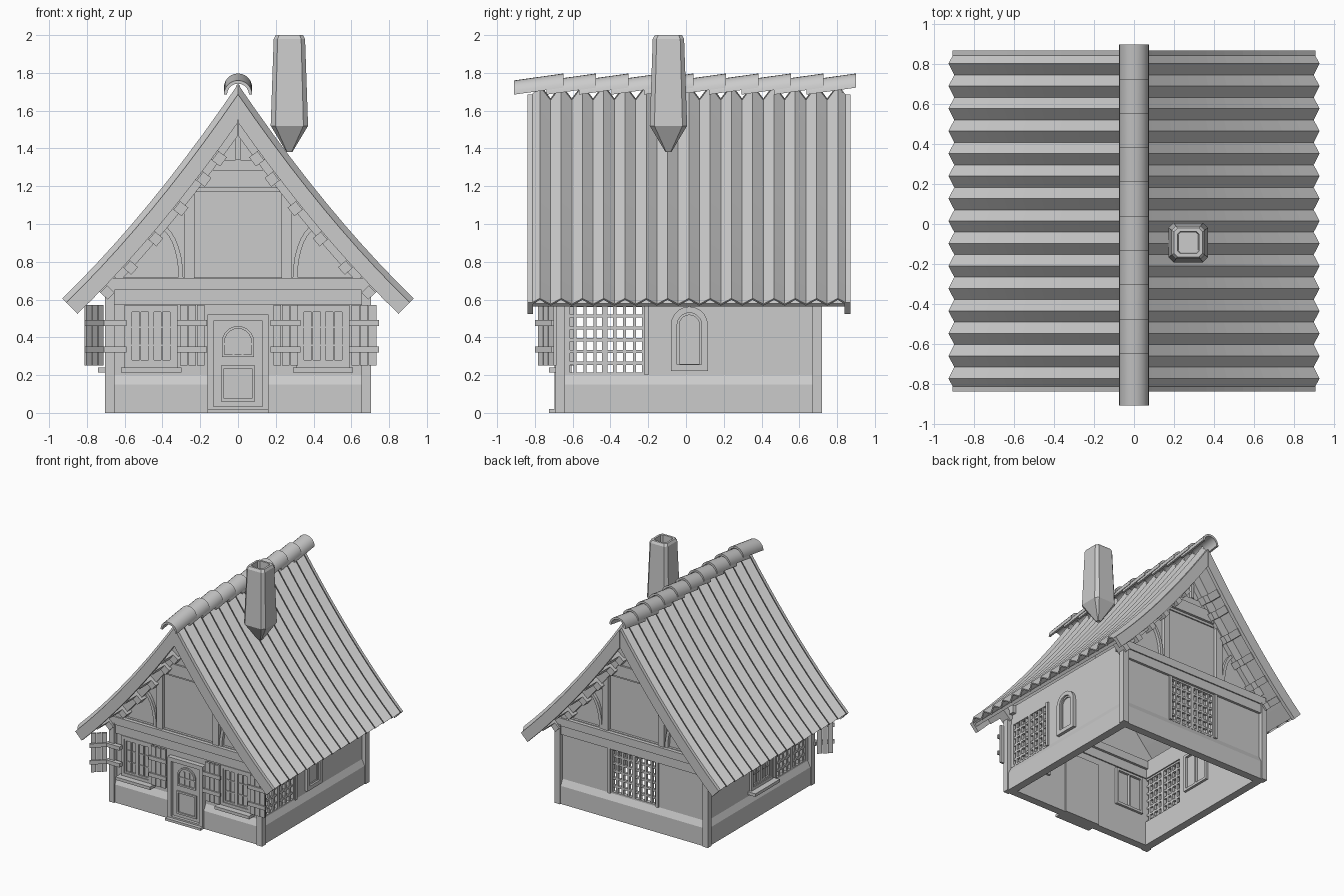
import bpy, bmesh, math
from mathutils import Matrix, Vector

old = bpy.data.objects.get("Cube")
if old:
    bpy.data.objects.remove(old)

grey = bpy.data.materials.new("plain_grey")
grey.use_nodes = True
GREY = (0.6, 0.6, 0.6, 1)
grey.diffuse_color = GREY
grey.node_tree.nodes["Principled BSDF"].inputs["Base Color"].default_value = GREY

# Each facing is a frame seen from outside: x to the right, -y outwards
CY = 0.015
FACING = {n: Matrix.Translation((0, CY, 0)) @ Matrix.Rotation(math.radians(a), 4, "Z")
          for n, a in (("front", 0), ("right", -90 + 180), ("back", 180), ("left", -90))}
parts = {}


def add_prism(name, pts, y0, y1, mat):
    """Extrude an x-z outline between two depths into the named part."""
    bm = parts.setdefault(name, bmesh.new())
    rings = [[bm.verts.new(mat @ Vector((x, y, z))) for x, z in pts] for y in (y0, y1)]
    bm.faces.new(rings[0])
    bm.faces.new(rings[1][::-1])
    n = len(pts)
    for i in range(n):
        j = (i + 1) % n
        bm.faces.new((rings[0][j], rings[0][i], rings[1][i], rings[1][j]))


def box(name, x0, x1, z0, z1, out0, out1, mat):
    add_prism(name, [(x0, z0), (x1, z0), (x1, z1), (x0, z1)], -out1, -out0, mat)


def frame(name, x0, x1, z0, z1, w, out0, out1, mat):
    box(name, x0, x0 + w, z0, z1, out0, out1, mat)
    box(name, x1 - w, x1, z0, z1, out0, out1, mat)
    box(name, x0 + w, x1 - w, z0, z0 + w, out0, out1, mat)
    box(name, x0 + w, x1 - w, z1 - w, z1, out0, out1, mat)


def grid(name, x0, x1, z0, z1, cols, rows, w, out0, out1, mat):
    for i in range(1, cols):
        x = x0 + (x1 - x0) * i / cols
        box(name, x - w / 2, x + w / 2, z0, z1, out0, out1, mat)
    for i in range(1, rows):
        z = z0 + (z1 - z0) * i / rows
        box(name, x0, x1, z - w / 2, z + w / 2, out0, out1 - 0.002, mat)


# Walls with optional lattice opening
WALL, INNER = 0.67, 0.63
LOW, HIGH = 0.2, 0.575


def wall(side, hole=None):
    m = FACING[side]
    name = side + "_wall"
    if hole is None:
        box(name, -WALL, WALL, 0.1, 0.72, INNER, WALL, m)
    else:
        a, b = hole
        box(name, -WALL, a, 0.1, 0.72, INNER, WALL, m)
        box(name, b, WALL, 0.1, 0.72, INNER, WALL, m)
        box(name, a, b, 0.1, LOW, INNER, WALL, m)
        box(name, a, b, HIGH, 0.72, INNER, WALL, m)
        # Two lattice leaves with a mullion
        mid = (a + b) / 2
        for p, q in ((a, mid), (mid, b)):
            frame(side + "_lattice", p, q, LOW, HIGH, 0.014, 0.64, 0.672, m)
            grid(side + "_lattice", p, q, LOW, HIGH, 4, 6, 0.017, 0.645, 0.667, m)
        box(side + "_lattice", b, b + 0.022, LOW, HIGH, WALL, 0.685, m)
        box(side + "_lattice", a - 0.022, a, LOW, HIGH, WALL, 0.685, m)


def plinth(side, spans):
    for a, b in spans:
        bm_pts = [(-0.695, 0), (-0.695, 0.15), (-WALL, LOW), (-INNER, LOW), (-INNER, 0)]
        turn = FACING[side] @ Matrix(((0, 1, 0, 0), (1, 0, 0, 0), (0, 0, 1, 0), (0, 0, 0, 1)))
        add_prism(side + "_plinth", bm_pts, a, b, turn)


def window(side, x):
    m = FACING[side]
    n = side + "_window"
    frame(n, x - 0.14, x + 0.14, 0.24, 0.572, 0.025, 0.66, 0.69, m)
    box(n + "_sill", x - 0.16, x + 0.16, 0.215, 0.24, 0.66, 0.74, m)
    for a, b in ((x - 0.115, x), (x, x + 0.115)):
        frame(n, a, b, 0.265, 0.547, 0.014, 0.66, 0.683, m)
        grid(n, a, b, 0.265, 0.547, 2, 3, 0.008, 0.66, 0.679, m)
    frame(n, x - 0.13, x + 0.13, 0.25, 0.56, 0.02, 0.61, 0.64, m)
    box(n, x - 0.006, x + 0.006, 0.26, 0.55, 0.61, 0.64, m)


wall("front")
wall("right", (-0.655, -0.235))
wall("left", (0.235, 0.655))
wall("back", (-0.21, 0.21))
plinth("front", ((-0.66, -0.16), (0.16, 0.66)))
for s in ("right", "left", "back"):
    plinth(s, ((-0.66, 0.66),))
for s, m in FACING.items():
    box("corner_posts", 0.655, 0.705, 0, 0.66, 0.655, 0.705, m)
for s in ("front", "back"):
    box("tie_beams", -0.66, 0.66, 0.575, 0.65, 0.62, 0.69, FACING[s])
    box("tie_beams", -0.7, 0.7, 0.65, 0.715, 0.6, 0.7, FACING[s])

# Front windows, left-side window
F = FACING["front"]
window("front", -0.46)
window("front", 0.45)
window("left", 0.03)


# Shutters made of planks and straps; the outer one on the -x side stands open
def shutter(x0, x1, m):
    w = (x1 - x0) / 3
    for i in range(3):
        box("shutters", x0 + i * w + 0.002, x0 + (i + 1) * w - 0.002, 0.25, 0.572, 0.70, 0.717, m)
    for z in (0.32, 0.46):
        box("shutters", x0 - 0.012, x1 + 0.012, z, z + 0.032, 0.715, 0.728, m)


for a, b in ((-0.31, -0.175), (0.185, 0.32), (0.6, 0.735)):
    shutter(a, b, F)
hinge = Vector((-0.715, -0.71, 0))
shutter(-0.84, -0.715, F @ Matrix.Translation(hinge) @ Matrix.Rotation(math.radians(42), 4, "Z")
        @ Matrix.Translation(-hinge))
for z in (0.32, 0.46):
    box("shutters", -0.72, -0.59, z, z + 0.032, 0.69, 0.728, F)

# Door with step, panel and small arched light
frame("door_frame", -0.162, 0.162, -0.03 + 0.03, 0.52, 0.033, 0.62, 0.71, F)
box("door", -0.129, 0.129, 0.01, 0.49, 0.62, 0.685, F)
box("door_step", -0.162, 0.162, 0, 0.02, 0.64, 0.74, F)
frame("door_panel", -0.09, 0.09, 0.06, 0.25, 0.015, 0.68, 0.695, F)


def arch(name, x, z0, z1, r, w, out0, out1, m):
    """Round-topped frame."""
    def outline(k):
        return [(x + k, z0)] + [(x + k * math.cos(t * math.pi / 10), z1 + k * math.sin(t * math.pi / 10))
                                for t in range(11)] + [(x - k, z0)]
    a, b = outline(r), outline(r - w)
    for i in range(len(a) - 1):
        add_prism(name, [a[i], a[i + 1], b[i + 1], b[i]], -out1, -out0, m)
    box(name, x - r, x + r, z0 - w, z0, out0, out1, m)


arch("door_light", 0, 0.31, 0.375, 0.085, 0.014, 0.68, 0.697, F)
grid("door_light", -0.071, 0.071, 0.31, 0.42, 3, 2, 0.01, 0.68, 0.692, F)

# Arched window on the +x wall
R = FACING["right"]
arch("arched_window", 0.003, 0.255, 0.465, 0.098, 0.033, 0.66, 0.695, R)
arch("arched_window", 0.003, 0.26, 0.465, 0.065, 0.012, 0.66, 0.68, R)


# Roof curve, offset inwards along its normal
def roof_point(x, d):
    slope = -1.47 + 0.54 * x
    k = math.hypot(slope, 1)
    return x + slope / k * d, 1.74 - 1.47 * x + 0.27 * x * x - d / k


def roof_line(d, end=0.93, n=10):
    start = 0.83 * d
    return [roof_point(start + (end - start) * i / n, d) for i in range(n + 1)]


def roof_strip(name, d0, d1, y0, y1, end, m):
    a, b = roof_line(d0, end), roof_line(d1, end)
    for s in (1, -1):
        for i in range(len(a) - 1):
            add_prism(name, [(s * x, z) for x, z in (a[i], a[i + 1], b[i + 1], b[i])], y0, y1, m)


roof_strip("roof_underlay", 0.05, 0.075, -0.83, 0.83, 0.92, F)
WAVES = 15
for s, side in ((1, "right"), (-1, "left")):
    bm = parts.setdefault(side + "_roof_sheet", bmesh.new())
    rows = []
    for j in range(2 * WAVES + 1):
        y = CY + 0.845 * (j / WAVES - 1)
        rows.append([bm.verts.new((s * x, y, z)) for x, z in roof_line(0.0 if j % 2 else 0.042)])
    for p, q in zip(rows, rows[1:]):
        for i in range(len(p) - 1):
            bm.faces.new((p[i], p[i + 1], q[i + 1], q[i]))

# Gables with timber framing
for s in ("front", "back"):
    m = FACING[s]
    slope = [p for p in roof_line(0.07, 0.8, 14) if p[1] > 0.72]
    slope[0] = (0, slope[0][1])
    edge = slope + [(slope[-1][0], 0.7)]
    add_prism(s + "_gable", [(-x, z) for x, z in edge[:0:-1]] + edge, -0.65, -0.61, m)
    roof_strip(s + "_bargeboards", 0.03, 0.115, -0.855, -0.825, 0.93, m)
    roof_strip(s + "_rafters", 0.07, 0.155, -0.69, -0.64, 0.74, m)
    box(s + "_framing", -0.23, 0.23, 1.17, 1.19, 0.64, 0.66, m)
    box(s + "_framing", -0.25, 0.25, 1.19, 1.285, 0.64, 0.68, m)
    box(s + "_framing", -0.15, 0.15, 1.285, 1.34, 0.64, 0.665, m)
    box(s + "_framing", -0.012, 0.012, 1.34, 1.57, 0.64, 0.675, m)
    for k in (1, -1):
        box(s + "_framing", min(k * 0.23, k * 0.285), max(k * 0.23, k * 0.285), 0.715, 1.19, 0.64, 0.68, m)
        curve = [[(k * (0.43 - r * math.cos(t * math.pi / 16)), 0.715 + (r + 0.15) * math.sin(t * math.pi / 16))
                  for t in range(9)] for r in (0.14, 0.115)]
        for i in range(8):
            add_prism(s + "_braces", [curve[0][i], curve[0][i + 1], curve[1][i + 1], curve[1][i]],
                      -0.675, -0.64, m)
        # Lookouts carrying the overhang
        for x in (0.2, 0.28, 0.4, 0.53, 0.66, 0.78):
            (ax, az), (bx, bz) = roof_point(x, 0.07), roof_point(x, 0.175)
            (cx, cz), (dx, dz) = roof_point(x + 0.035, 0.07), roof_point(x + 0.035, 0.175)
            add_prism(s + "_lookouts", [(k * ax, az), (k * cx, cz), (k * dx, dz), (k * bx, bz)],
                      -0.72, -0.64, m)
            add_prism(s + "_lookouts", [(k * ax, az), (k * cx, cz), (k * (cx + dx) / 2, (cz + dz) / 2),
                                        (k * (ax + bx) / 2, (az + bz) / 2)], -0.83, -0.72, m)

# Overlapping ridge tiles
bm = parts.setdefault("ridge_tiles", bmesh.new())
for k in range(10):
    y0 = -0.91 + 0.172 * k
    rings = []
    for y, zc in ((y0, 1.685), (y0 + 0.262, 1.722)):
        for r in (0.075, 0.058):
            rings.append([bm.verts.new((r * math.cos(t * math.pi / 12), y, zc + r * math.sin(t * math.pi / 12)))
                          for t in range(13)])
    a, b, c, d = rings
    for p, q in ((a, c), (d, b), (b, a), (c, d)):
        for i in range(12):
            bm.faces.new((p[i], p[i + 1], q[i + 1], q[i]))
    for i in (0, 12):
        bm.faces.new((a[i], b[i], d[i], c[i]))

# Hollow tapering chimney with chamfered corners and a corbelled foot
bm = parts.setdefault("chimney", bmesh.new())
loops = []
for h, z in ((0.015, 1.38), (0.099, 1.52), (0.083, 1.98), (0.072, 2.0), (0.055, 2.0), (0.05, 1.75)):
    c = h * 0.75
    loops.append([bm.verts.new((0.272 + x, -0.093 + y, z)) for x, y in
                  ((h, -c), (h, c), (c, h), (-c, h), (-h, c), (-h, -c), (-c, -h), (c, -h))])
for p, q in zip(loops, loops[1:]):
    for i in range(8):
        bm.faces.new((p[i], p[(i + 1) % 8], q[(i + 1) % 8], q[i]))
bm.faces.new(loops[0][::-1])
bm.faces.new(loops[-1])

# Turn every part into an object
for name, bm in parts.items():
    bmesh.ops.recalc_face_normals(bm, faces=bm.faces)
    mesh = bpy.data.meshes.new(name)
    bm.to_mesh(mesh)
    bm.free()
    mesh.materials.append(grey)
    ob = bpy.data.objects.new(name, mesh)
    bpy.context.collection.objects.link(ob)
    if name.endswith("roof_sheet"):
        mod = ob.modifiers.new("thickness", "SOLIDIFY")
        mod.thickness = 0.012
        mod.offset = -1 if mesh.polygons[0].normal.z > 0 else 1
    if name == "ridge_tiles":
        bpy.ops.object.select_all(action="DESELECT")
        ob.select_set(True)
        bpy.context.view_layer.objects.active = ob
        bpy.ops.object.shade_smooth_by_angle(angle=math.radians(35))
